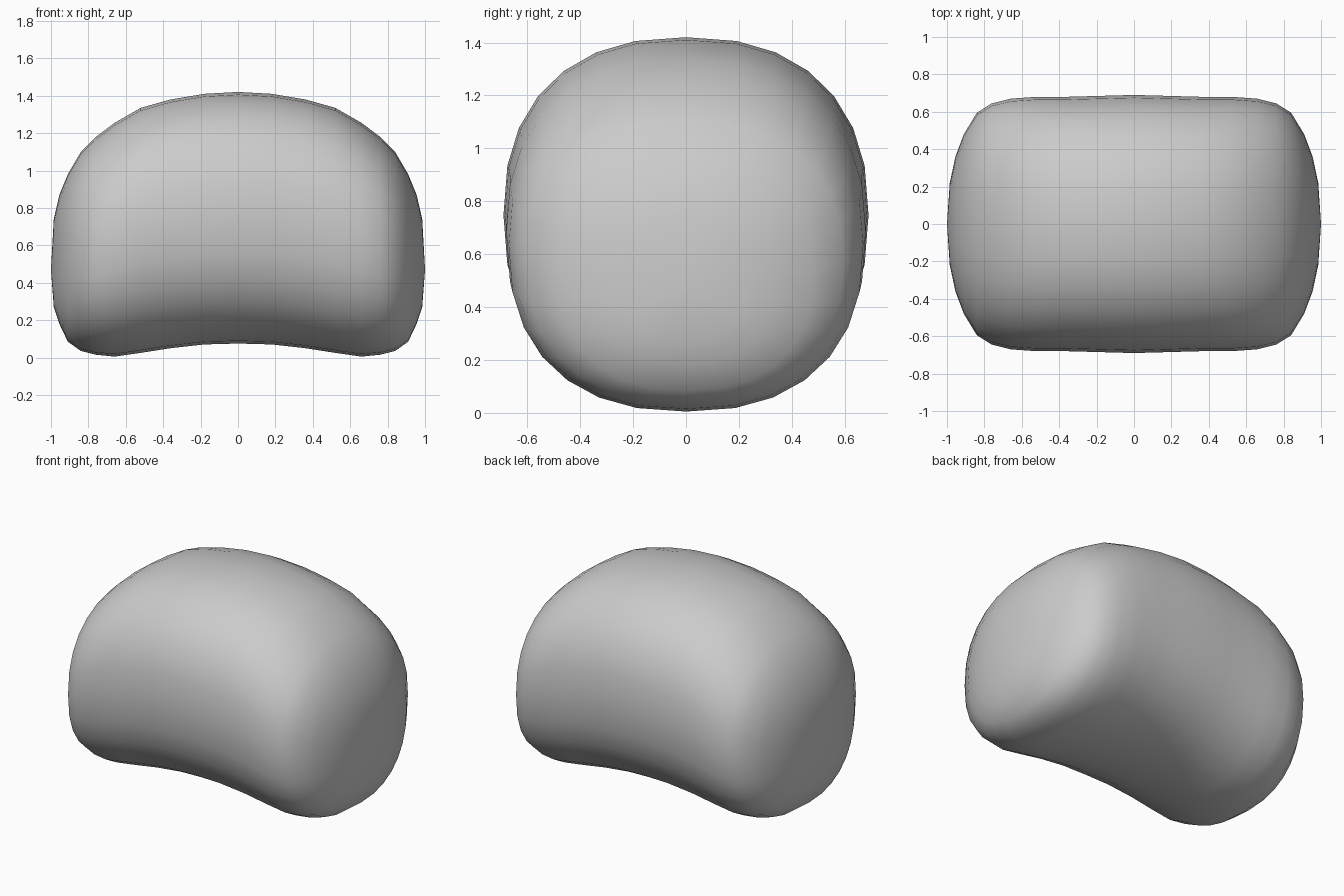
import bpy, bmesh
from math import sin, cos, pi, copysign

if "Cube" in bpy.data.objects:
    bpy.data.objects.remove(bpy.data.objects["Cube"])

# Cross-sections from the middle to one end: x, bottom z, top z, half depth
HALF = [
    (0.00, 0.075, 1.42, 0.69),
    (0.18, 0.07, 1.41, 0.685),
    (0.36, 0.05, 1.38, 0.68),
    (0.52, 0.025, 1.335, 0.68),
    (0.66, 0.005, 1.255, 0.67),
    (0.76, 0.015, 1.18, 0.645),
    (0.84, 0.035, 1.10, 0.595),
    (0.91, 0.085, 0.98, 0.48),
    (0.955, 0.18, 0.87, 0.36),
    (0.985, 0.27, 0.74, 0.22),
]
SECTIONS = [(-x, a, b, d) for x, a, b, d in reversed(HALF[1:])] + HALF
SIDES = 28


def rounded(v, power=2 / 2.35):
    return copysign(abs(v) ** power, v)


# Bean body: superelliptic rings skinned together along x
bm = bmesh.new()
rings = []
for x, low, high, depth in SECTIONS:
    mid, tall = (low + high) / 2, (high - low) / 2
    rings.append([bm.verts.new((x, depth * rounded(cos(2 * pi * i / SIDES)),
                                mid + tall * rounded(sin(2 * pi * i / SIDES))))
                  for i in range(SIDES)])
for a, b in zip(rings, rings[1:]):
    for i in range(SIDES):
        j = (i + 1) % SIDES
        bm.faces.new((a[i], a[j], b[j], b[i]))

# Slightly domed ends
for ring, x in ((rings[0], -1), (rings[-1], 1)):
    tip = bm.verts.new((x, 0, 0.47))
    for i in range(SIDES):
        bm.faces.new((ring[i], ring[(i + 1) % SIDES], tip))

bmesh.ops.recalc_face_normals(bm, faces=bm.faces)
for f in bm.faces:
    f.smooth = True
mesh = bpy.data.meshes.new("bean_body")
bm.to_mesh(mesh)
bm.free()
body = bpy.data.objects.new("bean_body", mesh)
bpy.context.collection.objects.link(body)
